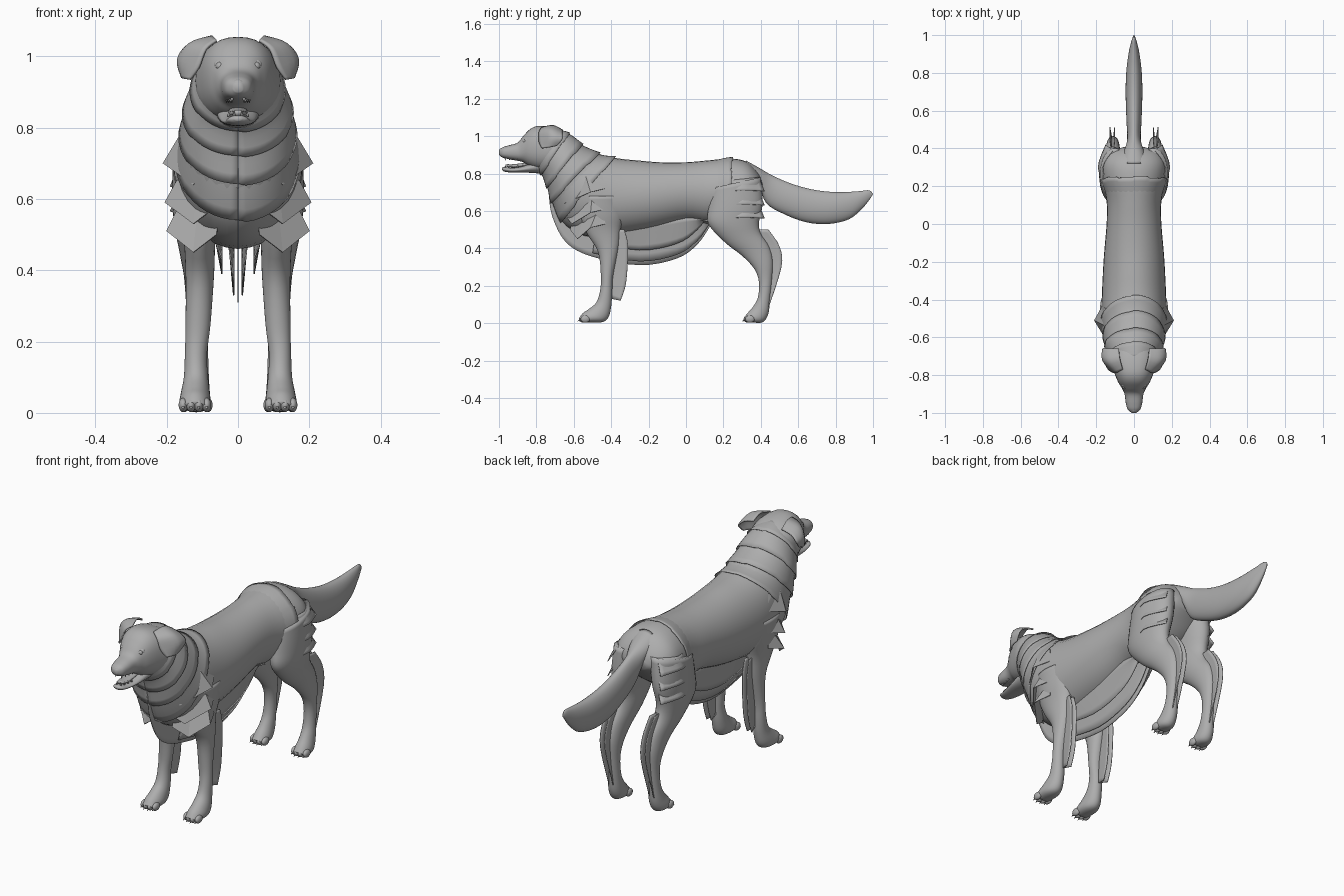
import bpy, bmesh, math
from mathutils import Matrix, Vector

default = bpy.data.objects.get("Cube")
if default:
    bpy.data.objects.remove(default, do_unlink=True)

coat = bpy.data.materials.new("coat grey")
coat.use_nodes = True
coat.diffuse_color = (.42, .42, .42, 1)
coat.node_tree.nodes["Principled BSDF"].inputs["Base Color"].default_value = (.42, .42, .42, 1)


def finish(name, bm, mirror=False, thickness=0, smooth=True):
    """Turn a bmesh into a shaded, optionally thick and mirrored object."""
    bmesh.ops.recalc_face_normals(bm, faces=bm.faces)
    mesh = bpy.data.meshes.new(name)
    bm.to_mesh(mesh)
    bm.free()
    mesh.materials.append(coat)
    obj = bpy.data.objects.new(name, mesh)
    bpy.context.collection.objects.link(obj)
    for polygon in mesh.polygons:
        polygon.use_smooth = smooth
    if thickness:
        solid = obj.modifiers.new("Thickness", "SOLIDIFY")
        solid.thickness = thickness
        solid.offset = 0
    if mirror:
        obj.modifiers.new("Mirror", "MIRROR").use_mirror_merge = False
    return obj


def sample(keys, u):
    """Smooth spline through a list of vectors at parameter u."""
    last = len(keys) - 1
    i = min(int(u), last - 1)
    t = u - i
    a, b, c, d = (Vector(keys[min(max(k, 0), last)]) for k in range(i - 1, i + 3))
    return b + t / 2 * (c - a + t * (2 * a - 5 * b + 4 * c - d + t * (3 * (b - c) + d - a)))


def spread(keys, steps):
    count = (len(keys) - 1) * steps
    return [sample(keys, k / steps) for k in range(count + 1)]


def grid(bm, rows, closed=False):
    """Skin rows of points with quads."""
    verts = [[bm.verts.new(p) for p in row] for row in rows]
    width = len(rows[0])
    for low, high in zip(verts, verts[1:]):
        for j in range(width if closed else width - 1):
            k = (j + 1) % width
            bm.faces.new((low[j], low[k], high[k], high[j]))
    return verts


def ring_point(ring, angle, grow=1, power=1):
    """Point on an oval section given by two profile points, centre x, half width."""
    ya, za, yb, zb, x, w = ring
    c, s = (math.copysign(abs(f) ** power, f) * grow for f in (math.cos(angle), math.sin(angle)))
    return Vector((x + w * s, (ya + yb) / 2 + (ya - yb) / 2 * c, (za + zb) / 2 + (za - zb) / 2 * c))


def loft(name, rings, mirror=False, sides=32, power=1):
    bm = bmesh.new()
    rows = [[ring_point(r, math.tau * k / sides, 1, power) for k in range(sides)]
            for r in spread(rings, 4)]
    verts = grid(bm, rows, closed=True)
    bm.faces.new(verts[0])
    bm.faces.new(verts[-1])
    return finish(name, bm, mirror)


def centred(rings):
    return [(*r[:4], 0, r[4]) for r in rings]


def sheet(name, rows, mirror=False, thickness=.004, steps=4, smooth=True):
    """Thin fur panel through rows of control points."""
    fine = [spread(row, steps) for row in rows]
    columns = [spread(column, steps) for column in zip(*fine)]
    bm = bmesh.new()
    grid(bm, columns)
    return finish(name, bm, mirror, thickness, smooth)


def ball(name, places, size, mirror=True):
    bm = bmesh.new()
    for place in places:
        matrix = Matrix.Translation(place) @ Matrix.Diagonal((*size, 1))
        bmesh.ops.create_uvsphere(bm, u_segments=14, v_segments=10, radius=1, matrix=matrix)
    return finish(name, bm, mirror)


def cones(name, places, radius, length, direction):
    turn = Vector((0, 0, 1)).rotation_difference(Vector(direction)).to_matrix().to_4x4()
    bm = bmesh.new()
    for place in places:
        bmesh.ops.create_cone(bm, segments=8, radius1=radius, radius2=0, depth=length,
                              cap_ends=True, matrix=Matrix.Translation(place) @ turn)
    return finish(name, bm, mirror=True)


# Neck and trunk: top y, top z, bottom y, bottom z, half width
trunk = centred([
    (-.70, 1.04, -.82, .85, .10), (-.62, 1.01, -.77, .79, .13), (-.55, .95, -.74, .72, .15),
    (-.45, .90, -.71, .63, .16), (-.36, .88, -.64, .52, .17), (-.26, .87, -.5, .46, .17),
    (-.14, .86, -.22, .49, .16), (0, .86, 0, .54, .145), (.12, .87, .12, .53, .145),
    (.24, .88, .22, .55, .165), (.33, .86, .3, .6, .165), (.39, .8, .36, .66, .13),
    (.41, .75, .4, .7, .06)])
loft("trunk", trunk)

# Head with upper muzzle, and open lower jaw
loft("head", centred([
    (-.62, 1, -.66, .82, .10), (-.70, 1.04, -.74, .82, .12), (-.78, 1.055, -.79, .82, .105),
    (-.83, 1.04, -.84, .84, .085), (-.87, 1, -.87, .86, .064), (-.90, .965, -.90, .868, .05),
    (-.95, .95, -.94, .875, .044), (-.98, .94, -.98, .885, .034), (-1, .925, -1, .9, .012)]),
    power=.85)
loft("lower_jaw", centred([
    (-.78, .88, -.78, .80, .06), (-.87, .84, -.86, .805, .05), (-.93, .83, -.93, .805, .038),
    (-.97, .835, -.97, .81, .028), (-.985, .83, -.985, .82, .01)]))
loft("tongue", centred([
    (-.84, .86, -.84, .84, .025), (-.92, .85, -.92, .83, .025), (-.96, .85, -.96, .835, .015)]))
ball("nose", [(0, -.985, .92)], (.02, .014, .016), mirror=False)
ball("eye", [(.05, -.862, .973)], (.013, .012, .012))
ball("eyelid", [(.05, -.852, .976)], (.018, .014, .017))
teeth = [(.032 - .005 * k, -.9 - .022 * k, 0) for k in range(4)]
cones("lower_teeth", [Vector(t) + Vector((-.006, 0, .84)) for t in teeth], .005, .018, (0, 0, 1))
cones("upper_teeth", [Vector(t) + Vector((0, 0, .876)) for t in teeth], .005, .016, (0, 0, -1))

# Folded ears, hanging against the cheeks
sheet("ear", [
    [(.06, -.77, 1.045), (.075, -.71, 1.055), (.08, -.66, 1.03)],
    [(.09, -.785, 1.02), (.135, -.725, 1.035), (.135, -.66, 1.015)],
    [(.11, -.785, .97), (.164, -.72, .99), (.164, -.66, .985)],
    [(.135, -.77, .935), (.155, -.73, .94), (.155, -.69, .95)]], True, .008)

# Tail
loft("tail", centred([
    (.32, .87, .34, .74, .07), (.40, .825, .39, .73, .05), (.47, .785, .43, .64, .036),
    (.58, .74, .52, .585, .04), (.70, .71, .64, .54, .044), (.82, .70, .76, .53, .042),
    (.92, .705, .87, .555, .03), (.98, .71, .94, .61, .015), (1, .69, .985, .665, .004)]))

# Legs: front y, z, back y, z, centre x, half width
loft("front_leg", [
    (-.58, .68, -.32, .68, .10, .08), (-.57, .58, -.33, .58, .11, .06),
    (-.53, .48, -.35, .5, .108, .045), (-.47, .38, -.36, .4, .107, .04),
    (-.455, .25, -.39, .25, .112, .035), (-.46, .17, -.395, .16, .118, .031),
    (-.48, .11, -.40, .09, .118, .034), (-.52, .075, -.415, .03, .12, .041),
    (-.55, .055, -.45, .005, .121, .043), (-.57, .03, -.53, .004, .121, .034)], True)
loft("hind_leg", [
    (.13, .72, .40, .78, .10, .08), (.12, .62, .41, .64, .115, .07), (.12, .53, .39, .54, .12, .06),
    (.21, .43, .40, .48, .115, .05), (.30, .36, .445, .41, .112, .04),
    (.365, .29, .465, .33, .112, .034), (.39, .22, .46, .23, .112, .028),
    (.385, .14, .45, .13, .113, .03), (.36, .09, .44, .05, .115, .035),
    (.33, .055, .41, .005, .117, .04), (.31, .03, .35, .004, .117, .033)], True)
for name, x, y in (("front", .121, -.55), ("hind", .117, .33)):
    spots = [(x + side * .011, y + .004 * abs(side), .022) for side in (-3, -1, 1, 3)]
    ball(name + "_toes", spots, (.013, .026, .02))
    cones(name + "_claws", [Vector(s) + Vector((0, -.026, -.008)) for s in spots],
          .006, .02, (0, -1, -.5))


def ruff(name, start, end, flare, reach=math.pi, count=48):
    """Fur collar that leaves the trunk and flares to a slightly stepped hem."""
    angles = [reach * (2 * k / count - 1) for k in range(count + 1)]
    rows = []
    for step in range(5):
        t = step / 4
        rows.append([ring_point(sample(trunk, start + (end - start) * t + (k // 8 % 2) * .06 * t),
                                a, .97 + (.03 + flare) * t) for k, a in enumerate(angles)])
    bm = bmesh.new()
    grid(bm, rows)
    finish(name, bm, thickness=.002)


# Layered neck collars and rump flap
for k, (start, end) in enumerate(((0, .9), (.7, 1.9), (1.7, 2.8), (2.7, 3.7))):
    ruff("neck_ruff_%d" % k, start, end, .05)
ruff("rump_flap", 8.2, 9.05, .05, reach=1.5)

# Pointed shoulder flaps, wrapping from the chest round the upper arm
for k, (z, tip, back) in enumerate(((.70, .21, 0), (.59, .205, .04), (.51, .20, .07))):
    sheet("shoulder_flap_%d" % k, [
        [(.05, back - .66, z + .07), (.11, back - .61, z + .08),
         (.15, back - .54, z + .1), (.15, -.45, z + .1)],
        [(.06, back - .69, z - .01), (.125, back - .65, z - .06),
         (tip, -.51, z), (.165, -.43, z + .02)]],
        True, .003, steps=1, smooth=False)

# Thigh flaps
for k, z in enumerate((.71, .635, .565)):
    sheet("thigh_flap_%d" % k, [
        [(.13, .19, z + .05), (.165, .3, z + .06), (.11, .39, z + .07)],
        [(.15, .2, z - .01), (.19, .3, z), (.15, .42, z - .005)]], True, .003)

# Breast and belly fringe
roots = [(-.69, .7), (-.64, .57), (-.58, .53), (-.48, .5), (-.25, .53), (-.05, .56), (.05, .56), (.12, .54)]
hems = [(-.735, .7), (-.715, .57), (-.64, .43), (-.5, .355), (-.25, .31), (-.05, .345), (.06, .42), (.13, .52)]
sheet("centre_fringe", [[(0, *p) for p in roots], [(0, *p) for p in hems]])
for k, (root_x, hem_x, lift) in enumerate(((.03, .012, .02), (.07, .045, .08))):
    sheet("side_fringe_%d" % k, [[(root_x, *p) for p in roots[3:]],
                                 [(hem_x, y, z + lift) for y, z in hems[3:]]], True)

# Feathering behind the legs, splayed in two blades
for side in (-1, 1):
    blade_x = .115 + side * .013
    sheet("front_leg_feather", [
        [(.112, -.40, z) for z in (.5, .4, .27, .13)],
        [(blade_x, y, z) for y, z in ((-.33, .5), (-.31, .41), (-.32, .22), (-.35, .12))]], True)
    sheet("hind_leg_feather", [
        [(.112, y, z) for y, z in ((.34, .5), (.40, .4), (.43, .25), (.42, .1))],
        [(blade_x, y, z) for y, z in ((.44, .5), (.50, .41), (.51, .3), (.44, .08))]], True)
